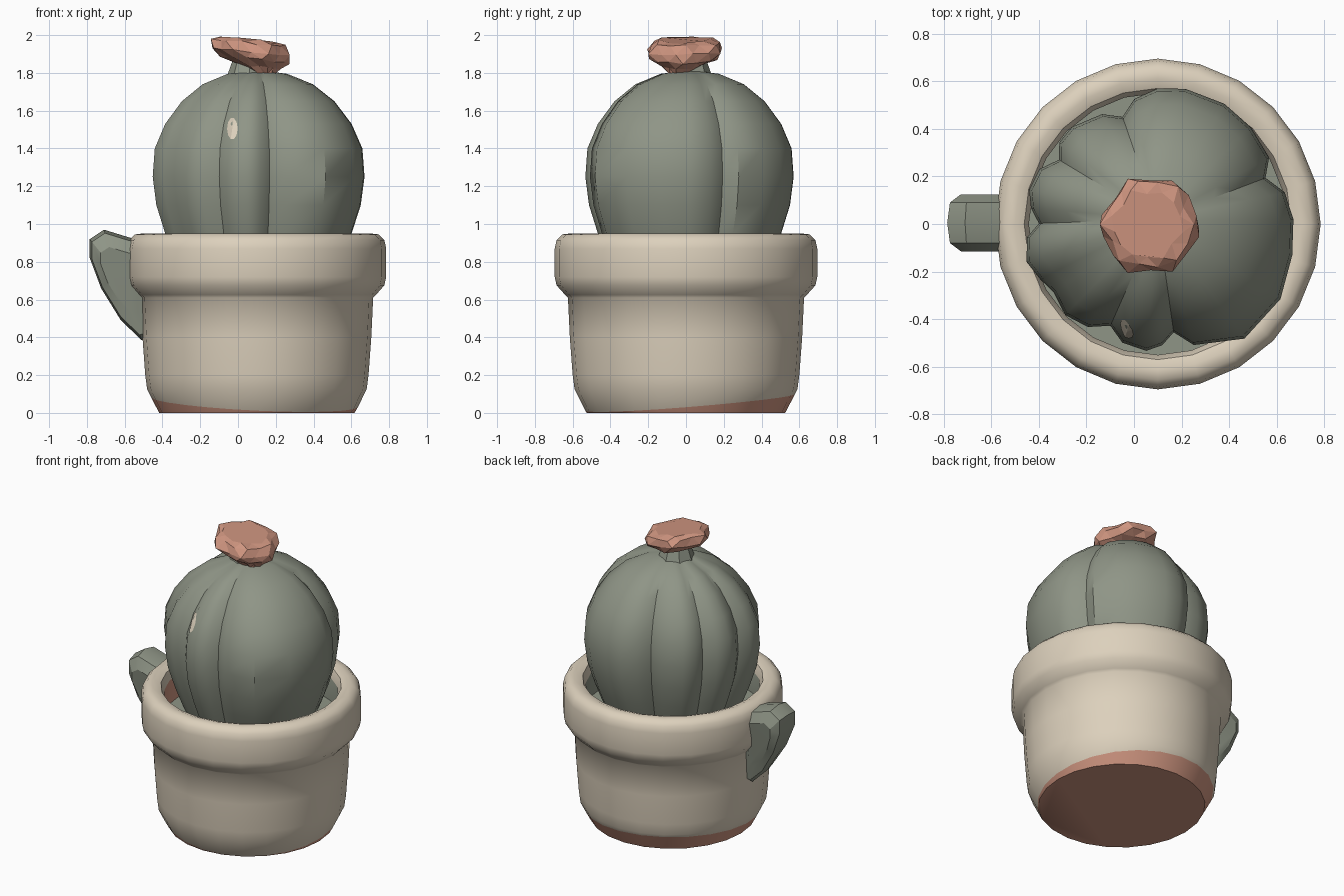
import bpy, bmesh, math, random
from mathutils import Vector
from mathutils.bvhtree import BVHTree

if "Cube" in bpy.data.objects:
    bpy.data.objects.remove(bpy.data.objects["Cube"])
random.seed(4)


def material(name, rgb):
    m = bpy.data.materials.new(name)
    m.use_nodes = True
    m.diffuse_color = (*rgb, 1)
    m.node_tree.nodes["Principled BSDF"].inputs["Base Color"].default_value = (*rgb, 1)
    return m


cream = material("cream glaze", (0.72, 0.635, 0.505))
green = material("sage green", (0.275, 0.3, 0.24))
clay = material("terracotta pink", (0.62, 0.3, 0.215))


def loft(rings):
    """Skin a stack of equal-length point rings, tagging each face with its band."""
    bm = bmesh.new()
    loops = [[bm.verts.new(p) for p in ring] for ring in rings]
    n = len(loops[0])
    bands = []
    for k, (a, b) in enumerate(zip(loops, loops[1:])):
        for i in range(n):
            j = (i + 1) % n
            bands.append((bm.faces.new((a[i], a[j], b[j], b[i])), k))
    bands.append((bm.faces.new(loops[0][::-1]), -1))
    bands.append((bm.faces.new(loops[-1]), len(rings)))
    bmesh.ops.recalc_face_normals(bm, faces=bm.faces)
    return bm, bands


def finish(name, bm, mats, angle=None):
    mesh = bpy.data.meshes.new(name)
    bm.to_mesh(mesh)
    bm.free()
    for m in mats:
        mesh.materials.append(m)
    obj = bpy.data.objects.new(name, mesh)
    bpy.context.collection.objects.link(obj)
    if angle:
        bpy.ops.object.select_all(action="DESELECT")
        obj.select_set(True)
        bpy.context.view_layer.objects.active = obj
        bpy.ops.object.shade_smooth_by_angle(angle=math.radians(angle))


# Pot: turned profile (radius, height), with a tilted clay foot line and rolled rim
AXIS = 0.1
profile = [(0.525, 0), (0.555, 0.055), (0.59, 0.125), (0.6, 0.2), (0.615, 0.4),
           (0.625, 0.61), (0.64, 0.625), (0.685, 0.675), (0.695, 0.72), (0.695, 0.87),
           (0.685, 0.915), (0.655, 0.945), (0.61, 0.95), (0.57, 0.935), (0.55, 0.88),
           (0.55, 0.72)]
SIDES = 24
INNER = len(profile) - 2
rings = []
for k, (r, z) in enumerate(profile):
    ring = []
    for i in range(SIDES):
        a = math.tau * i / SIDES
        lift = 0.05 * math.cos(a - math.radians(120)) if k == 1 else 0
        rr = r + lift * 0.5
        ring.append((AXIS + 0.985 * rr * math.cos(a), rr * math.sin(a), z + lift))
    rings.append(ring)
bm, bands = loft(rings)
for f, k in bands:
    c = f.calc_center_median()
    if k <= 0:
        f.material_index = 1
    elif k >= INNER:
        on_side = c.x < -0.32 and -0.3 < c.y < 0.1
        f.material_index = 1 if on_side else 2
finish("pot", bm, [cream, clay, green], 48)

# Cactus body: uneven ribbed section (degrees, radius) swept up a rounded outline
ribs = [(0, .57), (12, .545), (21, .485), (29, .535), (45, .55), (60, .56), (78, .56),
        (90, .55), (101, .515), (109, .455), (118, .5), (133, .53), (142, .525), (149, .485),
        (157, .54), (167, .555), (175, .535), (182, .5), (188, .555), (198, .58),
        (207, .555), (215, .535), (226, .56), (237, .54), (246, .49), (254, .54),
        (265, .555), (272, .53), (278, .48), (286, .55), (306, .62), (327, .615), (345, .585)]
outline = [(0.68, 0.68), (0.82, 0.79), (0.95, 0.88), (1.1, 0.965), (1.25, 1), (1.4, 0.98),
           (1.53, 0.88), (1.65, 0.72), (1.74, 0.52), (1.795, 0.28), (1.81, 0.08)]
rings = []
for z, s in outline:
    ring = []
    for deg, r in ribs:
        a = math.radians(deg)
        ring.append((AXIS + r * s * math.cos(a), 0.02 + r * s * math.sin(a), z))
    rings.append(ring)
bm, _ = loft(rings)
surface = BVHTree.FromBMesh(bm)
finish("cactus_body", bm, [green], 40)

# Pale fleck laid on the front of the cactus
bm = bmesh.new()


def on_front(x, z):
    hit = surface.ray_cast(Vector((x, -2, z)), Vector((0, 1, 0)))[0]
    return bm.verts.new(hit - Vector((0, 0.006, 0)))


middle = on_front(-0.03, 1.505)
edge = []
for i in range(10):
    a = math.tau * i / 10
    edge.append(on_front(-0.03 + 0.028 * math.cos(a), 1.505 + 0.058 * math.sin(a)))
for i in range(10):
    bm.faces.new((middle, edge[i], edge[(i + 1) % 10]))
finish("pale_fleck", bm, [cream])

# Green neck below the flower
bm = bmesh.new()
bmesh.ops.create_cone(bm, cap_ends=True, segments=8, radius1=0.13, radius2=0.08, depth=0.14)
bmesh.ops.translate(bm, verts=bm.verts, vec=(0.06, 0.02, 1.82))
finish("flower_neck", bm, [green])

# Faceted flower: scalloped rings with a thick lip and a broad flat top
petals = [(0.04, 1.79), (0.1, 1.835), (0.175, 1.87), (0.205, 1.915), (0.185, 1.96), (0.14, 1.975)]
N = 14
rings = []
for k, (r, z) in enumerate(petals):
    ring = []
    for i in range(N):
        a = math.tau * (i + 0.5 * (k % 2)) / N
        rr = r * (1 + 0.08 * math.cos(6 * a + 0.6)) + random.uniform(-0.008, 0.008)
        x, y = rr * math.cos(a), rr * math.sin(a)
        lean = 0.09 * (1 - k / 5) ** 2
        ring.append((0.055 + lean + x, y - 0.5 * lean,
                     z - 0.1 * x + random.uniform(-0.008, 0.008)))
    rings.append(ring)
bm, bands = loft(rings)
bmesh.ops.triangulate(bm, faces=[f for f, k in bands if k < len(petals)])
finish("flower", bm, [clay])

# Side arm: pod-shaped outline in x and z, thick in the middle and tapering down
arm = [(-0.785, 0.92), (-0.71, 0.97), (-0.58, 0.93), (-0.47, 0.9), (-0.46, 0.4),
       (-0.51, 0.385), (-0.62, 0.49), (-0.725, 0.66), (-0.785, 0.82)]
cx, cz = -0.64, 0.74
rings = []
for y, s in [(-0.12, 0.6), (-0.085, 0.92), (0, 1), (0.085, 0.92), (0.12, 0.6)]:
    ring = []
    for x, z in arm:
        taper = 0.5 + 0.5 * min(1, max(0, (z - 0.38) / 0.4))
        ring.append((cx + (x - cx) * s, 0.005 + y * taper, cz + (z - cz) * s))
    rings.append(ring)
bm, _ = loft(rings)
finish("side_arm", bm, [green], 25)
